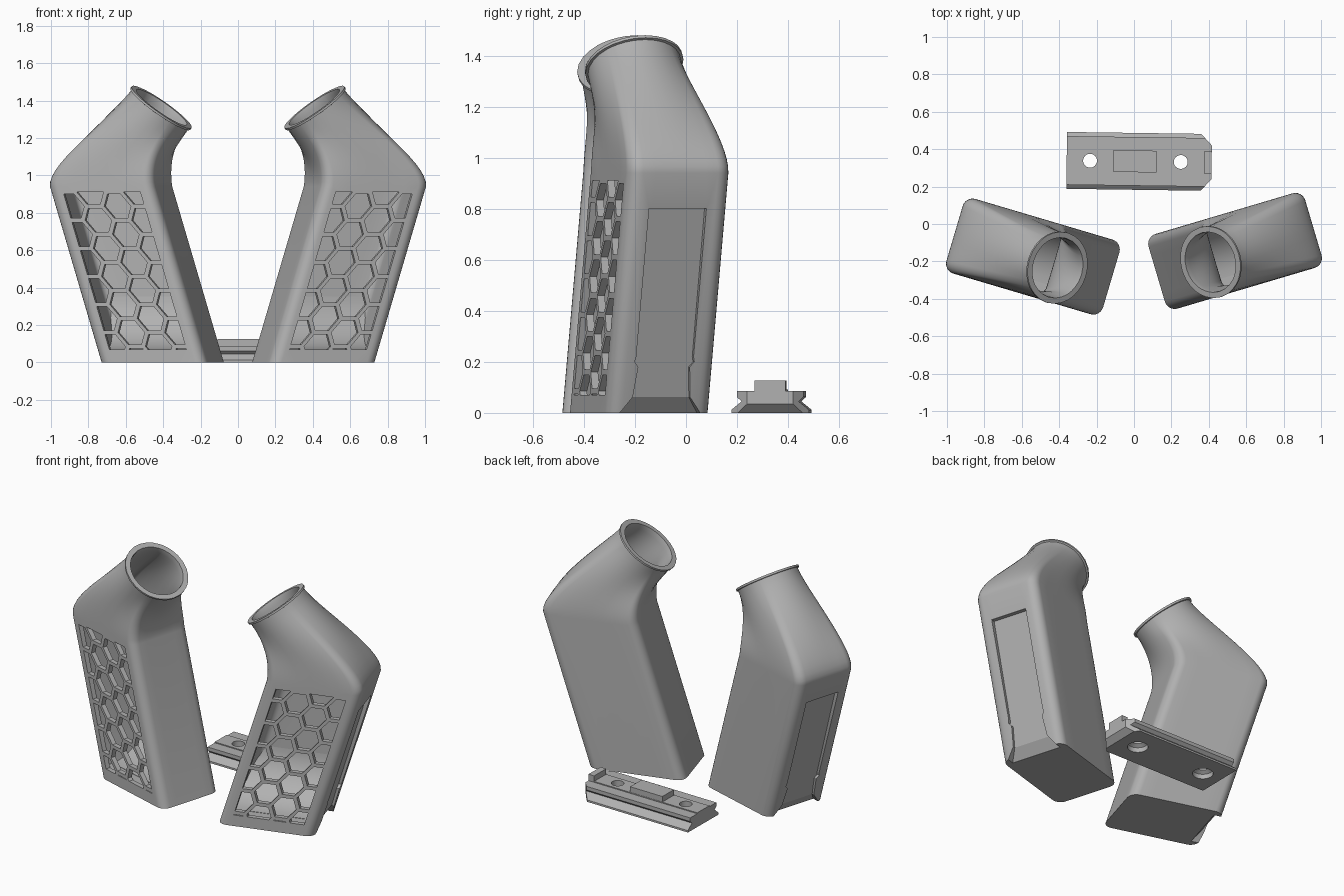
import bpy, bmesh, math
from mathutils import Matrix, Vector

cube = bpy.data.objects.get("Cube")
if cube:
    bpy.data.objects.remove(cube)

grey = bpy.data.materials.new("grey plastic")
grey.use_nodes = True
grey.diffuse_color = (0.44, 0.44, 0.44, 1)
grey.node_tree.nodes["Principled BSDF"].inputs["Base Color"].default_value = (0.44, 0.44, 0.44, 1)

LEAN = 0.306                 # outward drift per unit of height
HL, HW = 0.293, 0.208        # half length and half width of the body
TOP = 0.94                   # height where the neck begins
TILT = math.radians(36)
TURN = math.radians(16.5)


def new_object(name, bm):
    bmesh.ops.recalc_face_normals(bm, faces=bm.faces)
    mesh = bpy.data.meshes.new(name)
    bm.to_mesh(mesh)
    bm.free()
    mesh.materials.append(grey)
    obj = bpy.data.objects.new(name, mesh)
    bpy.context.collection.objects.link(obj)
    return obj


def loft(bm, rings):
    """Skin a list of equal rings of points and cap both ends."""
    loops = [[bm.verts.new(p) for p in ring] for ring in rings]
    n = len(loops[0])
    for a, b in zip(loops, loops[1:]):
        for i in range(n):
            bm.faces.new((a[i], a[(i + 1) % n], b[(i + 1) % n], b[i]))
    bm.faces.new(loops[0][::-1])
    bm.faces.new(loops[-1])


def lean(x, y, z):
    return Vector((x + LEAN * z, y, z))


def boolean(obj, cutter, operation="DIFFERENCE"):
    """Apply a boolean and remove the cutter."""
    mod = obj.modifiers.new("cut", "BOOLEAN")
    mod.operation, mod.object, mod.solver = operation, cutter, "EXACT"
    graph = bpy.context.evaluated_depsgraph_get()
    mesh = bpy.data.meshes.new_from_object(obj.evaluated_get(graph))
    obj.modifiers.clear()
    obj.data = mesh
    bpy.data.objects.remove(cutter)


def smooth(obj):
    bpy.ops.object.select_all(action="DESELECT")
    obj.select_set(True)
    bpy.context.view_layer.objects.active = obj
    bpy.ops.object.shade_smooth_by_angle(angle=math.radians(32))


# Rounded rectangle outline
def outline(hl, hw, r):
    points = []
    for k, (sx, sy) in enumerate(((1, 1), (-1, 1), (-1, -1), (1, -1))):
        arc = [Vector((sx * (hl - r) + r * math.cos(a), sy * (hw - r) + r * math.sin(a)))
               for a in (math.pi / 2 * (k + i / 6) for i in range(7))]
        points += arc
        nx, ny = ((-1, 1), (-1, -1), (1, -1), (1, 1))[k]
        a2 = math.pi / 2 * (k + 1)
        nxt = Vector((nx * (hl - r) + r * math.cos(a2), ny * (hw - r) + r * math.sin(a2)))
        points += [arc[-1].lerp(nxt, i / 6) for i in range(1, 6)]
    return points


AXIS = Vector((-math.sin(TILT), 0, math.cos(TILT)))
SIDE = Vector((math.cos(TILT), 0, math.sin(TILT)))
MOUTH = Vector((0, -0.02, 1.365))


# Rings from the body shoulder up to the round mouth
def skin(inset, z0, radius):
    flat = outline(HL - inset, HW - inset, 0.055 - inset * 0.5)
    angles = [math.atan2(p.y / HW, p.x / HL) for p in flat]

    def mouth(r, lift=0.0):
        return [MOUTH + AXIS * lift + SIDE * r * math.cos(a) + Vector((0, r * math.sin(a), 0))
                for a in angles]
    rings = [[lean(p.x, p.y, z0) for p in flat], [lean(p.x, p.y, TOP) for p in flat]]
    start, end = rings[1], mouth(radius, -0.014)
    for s in range(1, 17):
        t = s / 16
        ring = []
        for a, b in zip(start, end):
            c = a + Vector((LEAN * 0.5, 0, 1)) * 0.13
            d = b - AXIS * 0.12
            ring.append(a * (1 - t) ** 3 + c * 3 * t * (1 - t) ** 2
                        + d * 3 * t * t * (1 - t) + b * t ** 3)
        rings.append(ring)
    return rings, mouth


def build_hopper():
    # Hollow shell with a thin-lipped mouth
    outer, mouth = skin(0, 0, 0.185)
    inner, _ = skin(0.03, 0.065, 0.162)
    flange = [mouth(0.195, -0.012), mouth(0.195), mouth(0.164)]
    bm = bmesh.new()
    loft(bm, outer + flange + inner[::-1])
    body = new_object("left_hopper", bm)

    # Honeycomb window through the front wall: four staggered columns
    pitch = 0.15
    bm = bmesh.new()
    for col in range(4):
        for row in range(7):
            cx, cz = (col - 1.5) * 0.13, 0.01 + (row + 0.5 * (col % 2)) * pitch
            hexagon = [(cx + 0.074 * math.cos(k * math.pi / 3), cz + 0.074 * math.sin(k * math.pi / 3))
                       for k in range(6)]
            loft(bm, [[lean(x, y, z) for x, z in hexagon] for y in (-0.3, -HW + 0.05)])
    cells = new_object("honeycomb_cutter", bm)
    bm = bmesh.new()
    frame = ((-0.215, 0.07), (0.215, 0.07), (0.215, 0.91), (-0.215, 0.91))
    loft(bm, [[lean(x, y, z) for x, z in frame] for y in (-0.27, -HW + 0.045)])
    boolean(cells, new_object("window_cutter", bm), "INTERSECT")
    boolean(body, cells)

    # Recessed slide panel on the outer end, deeper toward the top
    half = [(0.117, 0.06), (0.105, 0.18), (0.122, 0.2), (0.117, 0.22), (0.117, 0.8)]
    panel = half + [(-y, z) for y, z in reversed(half)]
    bm = bmesh.new()
    loft(bm, [[lean(x - 0.014 * z, y, z) for y, z in panel] for x in (HL - 0.015, HL + 0.1)])
    boolean(body, new_object("panel_cutter", bm))

    # Flared lead-in under the panel
    bm = bmesh.new()
    loft(bm, [[lean(x, y, z) for x, y in ((HL - d, -w), (HL + 0.1, -w), (HL + 0.1, w), (HL - d, w))]
              for z, d, w in ((-0.01, 0.052, 0.172), (0.062, 0.016, 0.117))])
    boolean(body, new_object("lead_in_cutter", bm))
    smooth(body)

    # Curved ramp inside, sweeping from the back wall down to the window
    back, r = HW - 0.029, 0.3
    curve = [(back - r + r * math.sin(a), 0.067 + r - r * math.cos(a))
             for a in (math.pi / 2 * i / 12 for i in range(13))]
    section = [(back + 0.01, 0.05), (back - r, 0.05)] + curve + [(back + 0.01, 0.067 + r)]
    bm = bmesh.new()
    loft(bm, [[lean(x, y, z) for y, z in section] for x in (-HL + 0.02, HL - 0.028)])
    ramp = new_object("left_ramp", bm)
    smooth(ramp)
    return body, ramp


# Place the hopper and its mirrored twin
place = Matrix.Translation((0.4025, -0.185, 0)) @ Matrix.Rotation(TURN, 4, "Z")
flip = Matrix.Translation((0, -0.03, 0)) @ Matrix.Scale(-1, 4, (1, 0, 0))
for part in build_hopper():
    part.data.transform(place)
    twin = part.copy()
    twin.data = part.data.copy()
    twin.name = part.name.replace("left", "right")
    twin.data.transform(flip)
    twin.data.flip_normals()
    bpy.context.collection.objects.link(twin)


def box(name, x0, x1, half_width, z0, z1):
    bm = bmesh.new()
    w = half_width
    loft(bm, [[(x0, -w, z), (x1, -w, z), (x1, w, z), (x0, w, z)] for z in (z0, z1)])
    return new_object(name, bm)


# Mounting rail with grooved sides and a low central strip
profile = [(0.152, 0), (0.152, 0.012), (0.112, 0.045), (0.13, 0.062), (0.13, 0.085),
           (0.06, 0.085), (0.06, 0.091)]
profile += [(-y, z) for y, z in reversed(profile)]
bm = bmesh.new()
loft(bm, [[(x, y, z) for y, z in profile] for x in (-0.36, 0.415)])
rail = new_object("mounting_rail", bm)

# Clipped corners and undercut at one end
for s in (1, -1):
    bm = bmesh.new()
    corner = ((0.35, 0.16), (0.43, 0.16), (0.43, 0.075))
    loft(bm, [[(x, s * y, z) for x, y in corner] for z in (-0.1, 0.2)])
    boolean(rail, new_object("corner_cutter", bm))
bm = bmesh.new()
loft(bm, [[(x, y, z) for x, z in ((0.38, -0.001), (0.45, -0.001), (0.45, 0.069))] for y in (-0.2, 0.2)])
boolean(rail, new_object("undercut_cutter", bm))

# Countersunk screw holes
for x in (-0.235, 0.25):
    bm = bmesh.new()
    loft(bm, [[(x + r * math.cos(a), r * math.sin(a), z) for a in (k * math.pi / 16 for k in range(32))]
              for z, r in ((-0.01, 0.06), (0.03, 0.06), (0.045, 0.037), (0.2, 0.037))])
    boolean(rail, new_object("screw_cutter", bm))

# Locating blocks on top of the rail
stops = [box("rail_center_block", -0.11, 0.12, 0.058, 0.08, 0.126),
         box("rail_end_block", 0.375, 0.415, 0.06, 0.05, 0.126)]
for part in [rail] + stops:
    part.data.transform(Matrix.Translation((0, 0.335, 0)) @ Matrix.Rotation(math.radians(-0.8), 4, "Z"))
smooth(rail)
